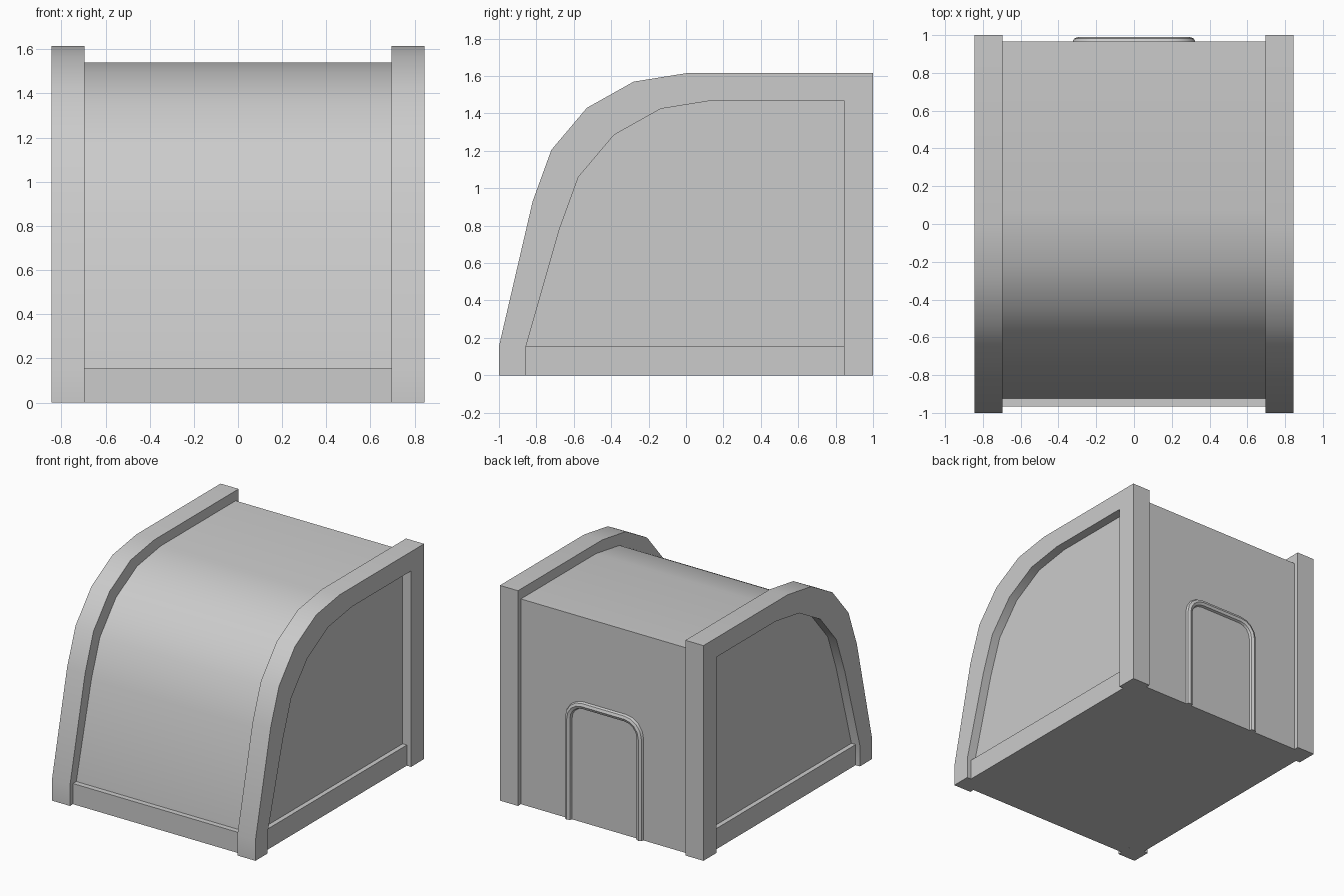
import bpy, bmesh, math

if "Cube" in bpy.data.objects:
    bpy.data.objects.remove(bpy.data.objects["Cube"])

# Curved side outline (y, z), from front base to where the roof goes flat
CURVE = [(-1, 0.155), (-0.82, 0.93), (-0.72, 1.205), (-0.53, 1.43), (-0.28, 1.57), (0, 1.615)]


def outline(inset, back):
    """Side outline shifted inward, base kept at skirt height."""
    pts = [(-1 + inset, 0), (-1 + inset, 0.155)]
    pts += [(y + inset, z - inset) for y, z in CURVE[1:]]
    return pts + [(back, 1.615 - inset), (back, 0)]


def extrude_x(name, pts, x0, x1):
    bm = bmesh.new()
    face = bm.faces.new([bm.verts.new((x0, y, z)) for y, z in pts])
    out = bmesh.ops.extrude_face_region(bm, geom=[face])
    moved = [v for v in out["geom"] if isinstance(v, bmesh.types.BMVert)]
    bmesh.ops.translate(bm, verts=moved, vec=(x1 - x0, 0, 0))
    bmesh.ops.recalc_face_normals(bm, faces=bm.faces)
    mesh = bpy.data.meshes.new(name)
    bm.to_mesh(mesh)
    bm.free()
    ob = bpy.data.objects.new(name, mesh)
    bpy.context.collection.objects.link(ob)
    smooth(ob)
    return ob


def smooth(ob):
    bpy.ops.object.select_all(action='DESELECT')
    ob.select_set(True)
    bpy.context.view_layer.objects.active = ob
    bpy.ops.object.shade_smooth_by_angle(angle=math.radians(30))


# Main shell with recessed side panels
extrude_x("shell", outline(0.075, 0.965), -0.775, 0.775)

# Base skirt along front and sides
extrude_x("base_skirt", [(-0.965, 0), (-0.965, 0.155), (0.96, 0.155), (0.96, 0)], -0.81, 0.81)

# Raised arch frames on both sides
arch = outline(0, 1) + outline(0.145, 0.845)[::-1]
for side, name in ((-1, "left_frame"), (1, "right_frame")):
    extrude_x(name, arch, side * 0.695, side * 0.845)

# Rounded tube trim around the rear doorway
R, X, TOP = 0.12, 0.297, 0.88
path = [(-X, 0)]
for cx, start in ((-X + R, 180), (X - R, 90)):
    for i in range(5):
        a = math.radians(start - i * 22.5)
        path.append((cx + R * math.cos(a), TOP - R + R * math.sin(a)))
path.append((X, 0))
cu = bpy.data.curves.new("door_trim", 'CURVE')
cu.dimensions = '3D'
cu.bevel_depth = 0.028
cu.bevel_resolution = 2
cu.use_fill_caps = True
sp = cu.splines.new('POLY')
sp.points.add(len(path) - 1)
for p, (x, z) in zip(sp.points, path):
    p.co = (x, 0.962, z, 1)
trim = bpy.data.objects.new("door_trim", cu)
bpy.context.collection.objects.link(trim)
bpy.ops.object.select_all(action='DESELECT')
trim.select_set(True)
bpy.context.view_layer.objects.active = trim
bpy.ops.object.convert(target='MESH')
smooth(bpy.context.view_layer.objects.active)
